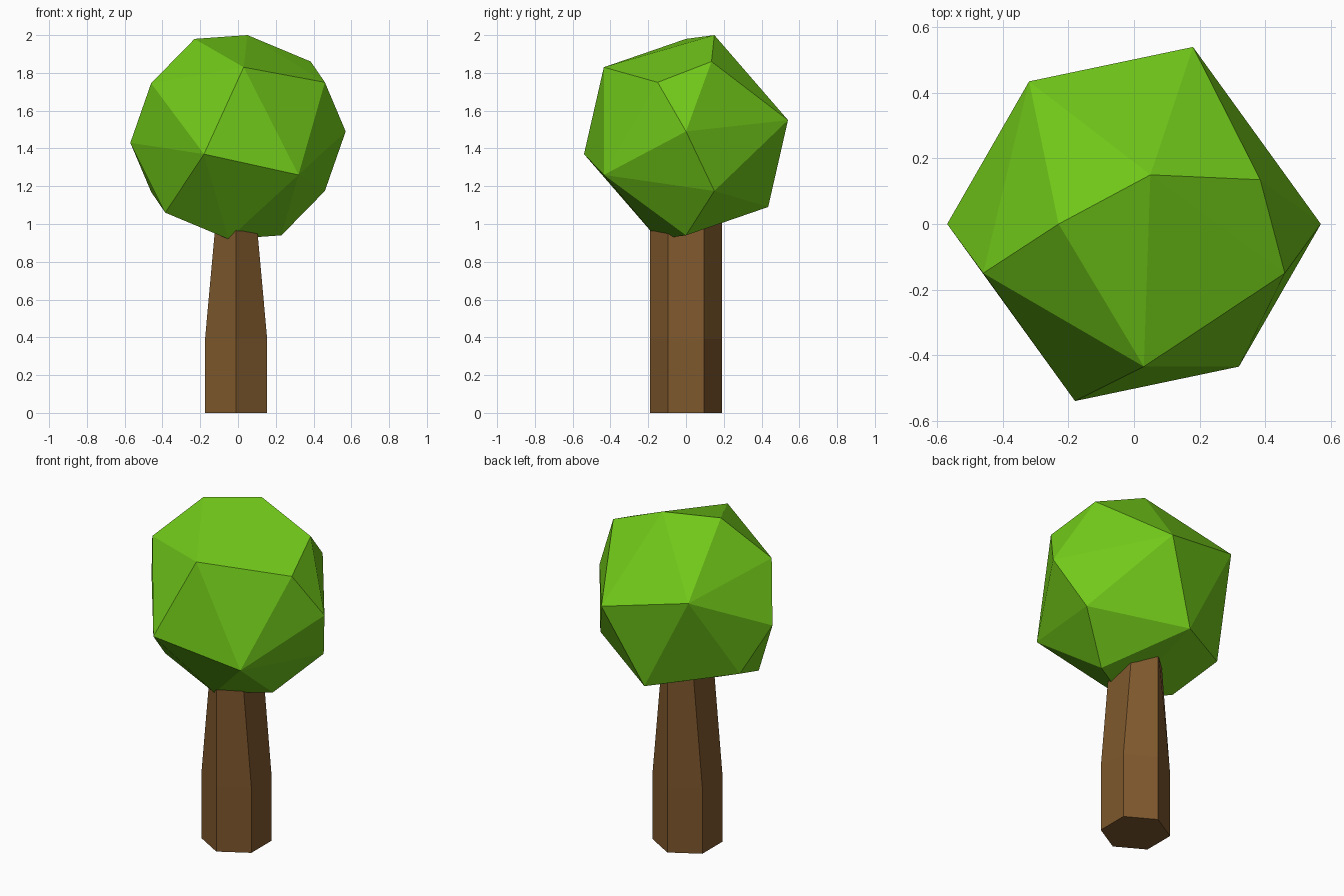
import bpy, bmesh
from math import sin, cos, radians

if "Cube" in bpy.data.objects:
    bpy.data.objects.remove(bpy.data.objects["Cube"])


def make_object(name, bm, color):
    bmesh.ops.recalc_face_normals(bm, faces=bm.faces)
    mesh = bpy.data.meshes.new(name)
    bm.to_mesh(mesh)
    bm.free()
    mat = bpy.data.materials.new(name + "_colour")
    mat.diffuse_color = (*color, 1)
    mat.use_nodes = True
    mat.node_tree.nodes["Principled BSDF"].inputs["Base Color"].default_value = mat.diffuse_color
    mesh.materials.append(mat)
    obj = bpy.data.objects.new(name, mesh)
    bpy.context.collection.objects.link(obj)
    return obj


# trunk: hexagonal post, its upper half narrowing only across x
bm = bmesh.new()
rings = []
for z, squeeze in ((0, 1), (0.39, 1), (1.08, 0.62)):
    rings.append([bm.verts.new((-0.01 + 0.19 * squeeze * sin(radians(60 * i)),
                                0.19 * cos(radians(60 * i)), z)) for i in range(6)])
for low, high in zip(rings, rings[1:]):
    for i in range(6):
        j = (i + 1) % 6
        bm.faces.new((low[i], low[j], high[j], high[i]))
bm.faces.new(rings[0])
bm.faces.new(rings[-1])
make_object("trunk", bm, (0.21, 0.098, 0.026))

# foliage: faceted ball, each corner paired with its opposite through the centre
CENTRE_Z = 1.46
corners = [(-0.23, 0, 0.52), (0.05, 0.15, 0.54), (0.385, 0.135, 0.40),
           (0.46, -0.15, 0.29), (0.03, -0.435, 0.37), (0.57, 0, 0.03),
           (0.32, -0.435, -0.20), (-0.18, -0.54, -0.09), (0.46, 0.15, -0.285)]
bm = bmesh.new()
for x, y, z in corners:
    for s in (1, -1):
        bm.verts.new((s * x, s * y, CENTRE_Z + s * z))
bmesh.ops.convex_hull(bm, input=bm.verts)
make_object("foliage", bm, (0.165, 0.58, 0.01))
